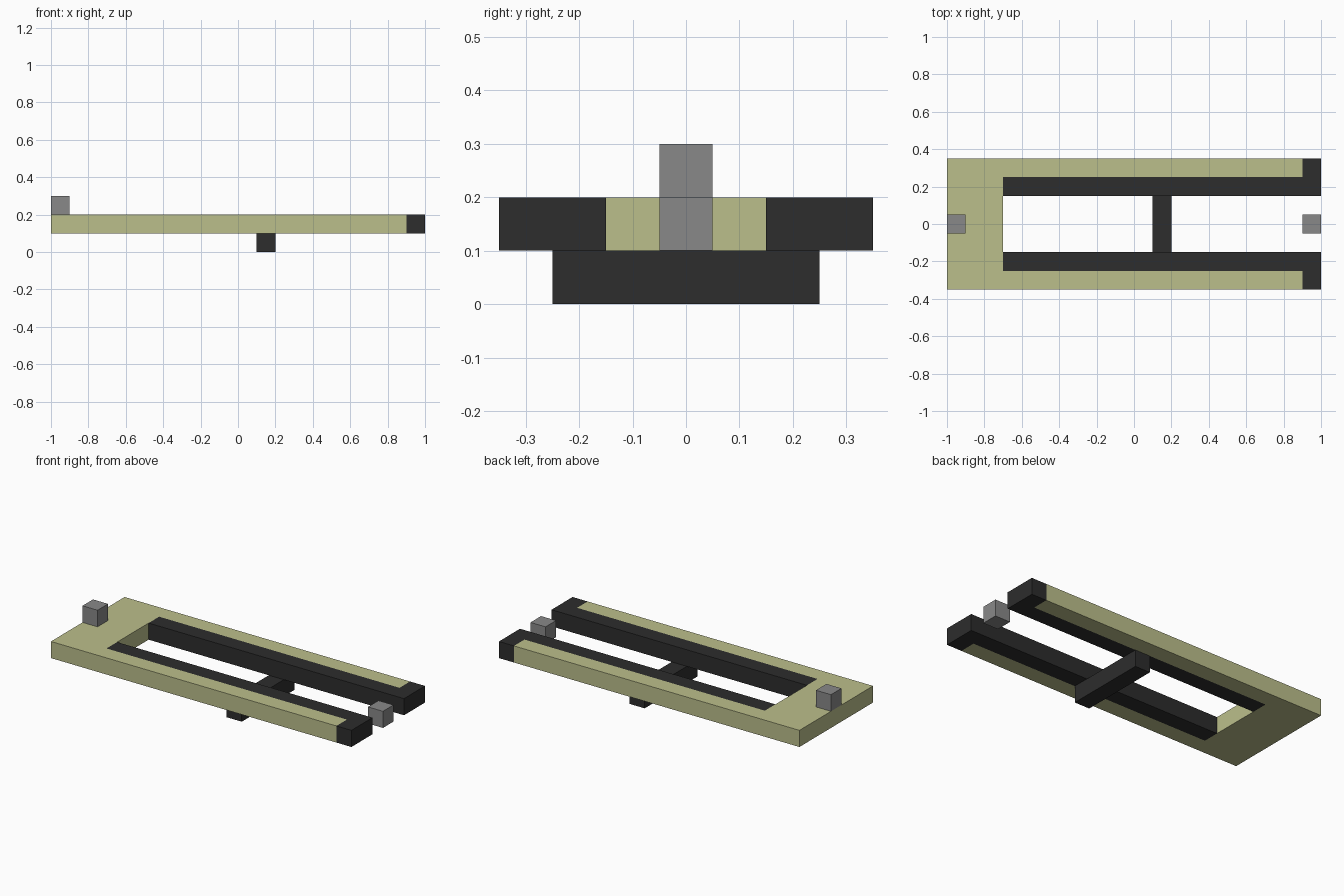
import bpy
import bmesh

if "Cube" in bpy.data.objects:
    bpy.data.objects.remove(bpy.data.objects["Cube"], do_unlink=True)


def make_material(name, rgb):
    mat = bpy.data.materials.new(name)
    mat.use_nodes = True
    mat.diffuse_color = (*rgb, 1)
    mat.node_tree.nodes["Principled BSDF"].inputs["Base Color"].default_value = (*rgb, 1)
    return mat


tan = make_material("pale olive", (0.50, 0.52, 0.26))
dark = make_material("charcoal", (0.026, 0.026, 0.026))
grey = make_material("mid grey", (0.25, 0.25, 0.25))


def prism(name, outline, z0, z1, mat):
    """Extrude a flat outline from z0 up to z1."""
    bm = bmesh.new()
    base = bm.faces.new([bm.verts.new((x, y, z0)) for x, y in outline])
    top = bmesh.ops.extrude_face_region(bm, geom=[base], use_keep_orig=True)["geom"]
    bmesh.ops.translate(bm, vec=(0, 0, z1 - z0),
                        verts=[v for v in top if isinstance(v, bmesh.types.BMVert)])
    bmesh.ops.recalc_face_normals(bm, faces=bm.faces)
    mesh = bpy.data.meshes.new(name)
    bm.to_mesh(mesh)
    bm.free()
    mesh.materials.append(mat)
    obj = bpy.data.objects.new(name, mesh)
    bpy.context.collection.objects.link(obj)
    return obj


def box(name, x0, x1, half_width, z0, z1, mat):
    w = half_width
    return prism(name, [(x0, -w), (x1, -w), (x1, w), (x0, w)], z0, z1, mat)


# U-shaped frame, open at the +x end
half = [(-1, 0.35), (0.9, 0.35), (0.9, 0.25), (-0.7, 0.25)]
prism("frame", half + [(x, -y) for x, y in reversed(half)], 0.1, 0.2, tan)

# L-shaped rails lining the slot and capping the arm ends
rail = [(-0.7, 0.15), (1, 0.15), (1, 0.35), (0.9, 0.35), (0.9, 0.25), (-0.7, 0.25)]
for side, s in (("left", 1), ("right", -1)):
    prism(side + "_rail", [(x, s * y) for x, y in rail], 0.1, 0.2, dark)

# Crossbar under the rails
box("crossbar", 0.1, 0.2, 0.25, 0, 0.1, dark)

# Small blocks: one on the solid end, one between the arm ends
box("rear_block", -1, -0.9, 0.05, 0.2, 0.3, grey)
box("front_block", 0.9, 1, 0.05, 0.1, 0.2, grey)
